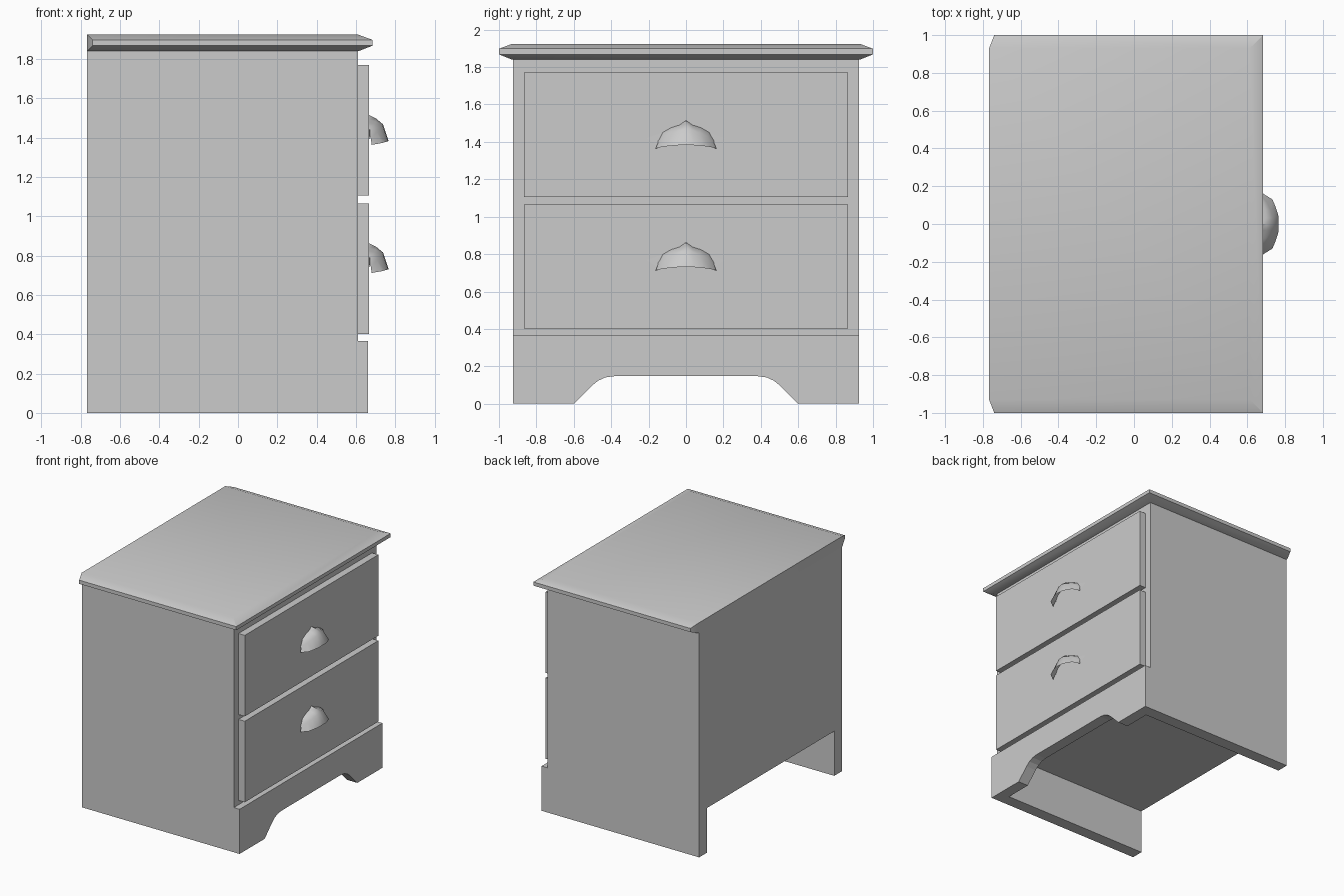
import bpy, bmesh, math

if "Cube" in bpy.data.objects:
    bpy.data.objects.remove(bpy.data.objects["Cube"])


def finish(name, bm, smooth=None):
    bmesh.ops.recalc_face_normals(bm, faces=bm.faces)
    mesh = bpy.data.meshes.new(name)
    bm.to_mesh(mesh)
    bm.free()
    obj = bpy.data.objects.new(name, mesh)
    bpy.context.collection.objects.link(obj)
    if smooth:
        bpy.ops.object.select_all(action='DESELECT')
        obj.select_set(True)
        bpy.context.view_layer.objects.active = obj
        bpy.ops.object.shade_smooth_by_angle(angle=math.radians(smooth))
    return obj


def extrude_x(name, profile, x0, x1):
    """Extrude a (y, z) outline from x0 to x1."""
    bm = bmesh.new()
    face = bm.faces.new([bm.verts.new((x0, y, z)) for y, z in profile])
    ext = bmesh.ops.extrude_face_region(bm, geom=[face])
    for v in ext['geom']:
        if isinstance(v, bmesh.types.BMVert):
            v.co.x = x1
    return finish(name, bm)


def mirrored(half):
    """Complete a half outline given on the +y side, ordered towards y = 0."""
    return half + [(-y, z) for y, z in reversed(half)]


BACK, FRONT, FACE = -0.767, 0.61, 0.667

# Carcass with side panels reaching the floor
extrude_x("carcass", mirrored([(0.925, 1.845), (0.925, 0), (0.825, 0), (0.825, 0.366)]),
          BACK, FRONT)

# Front skirt with arched cut-out
extrude_x("front_skirt", mirrored([(0.925, 0.366), (0.925, 0), (0.6, 0), (0.505, 0.095),
                                   (0.47, 0.123), (0.43, 0.141), (0.385, 0.147)]),
          0.57, 0.662)

# Table top: edge pointed on three sides, flush at the back
bm = bmesh.new()
for z, y, xb, xf in ((1.84, 0.93, BACK, 0.612), (1.868, 1.0, -0.74, 0.684),
                     (1.898, 1.0, -0.74, 0.684), (1.924, 0.93, BACK, 0.612)):
    for s in (-1, 1):
        bm.verts.new((xb, s * y, z))
        bm.verts.new((xf, s * y, z))
bmesh.ops.convex_hull(bm, input=bm.verts)
bmesh.ops.dissolve_limit(bm, angle_limit=0.01, verts=bm.verts, edges=bm.edges)
finish("table_top", bm, 25)


def cup_pull(name, dz):
    # columns on +y side: wall (y, z), shoulder (x, y, z), rim (x, y, z)
    cols = [((0, 1.515), (0.738, 0, 1.468), (0.766, 0, 1.384)),
            ((0.035, 1.49), (0.735, 0.032, 1.463), (0.764, 0.045, 1.382)),
            ((0.08, 1.476), (0.723, 0.072, 1.45), (0.75, 0.09, 1.378)),
            ((0.125, 1.45), (0.705, 0.112, 1.43), (0.733, 0.13, 1.373)),
            ((0.148, 1.405), (0.676, 0.15, 1.395), (0.68, 0.163, 1.364))]
    full = [(w, s, r, -1) for w, s, r in cols[:0:-1]] + [(w, s, r, 1) for w, s, r in cols]
    bm = bmesh.new()
    grid = []
    for w, s, r, m in full:
        pts = [(FACE, w[0], w[1]), ((FACE + 2 * s[0]) / 3, (w[0] + s[1]) / 2, (w[1] + s[2]) / 2 + 0.006),
               s, r]
        pts[1] = ((FACE + s[0]) / 2, pts[1][1], pts[1][2])
        grid.append([bm.verts.new((x, m * y, z + dz)) for x, y, z in pts])
    for a, b in zip(grid, grid[1:]):
        for i in range(3):
            bm.faces.new((a[i], b[i], b[i + 1], a[i + 1]))
    # thin side wings lying on the drawer
    for m in (-1, 1):
        bm.faces.new([bm.verts.new((x, m * y, z + dz)) for x, y, z in
                      ((0.671, 0.125, 1.45), (0.668, 0.21, 1.42), (0.671, 0.155, 1.385))])
    finish(name, bm, 45)


# Drawers with cup pulls
for label, z0, dz in (("lower", 0.402, -0.652), ("upper", 1.106, 0)):
    z1 = z0 + 0.664
    extrude_x(label + "_drawer", mirrored([(0.865, z1), (0.865, z0)]), FRONT, FACE)
    cup_pull(label + "_drawer_pull", dz)
